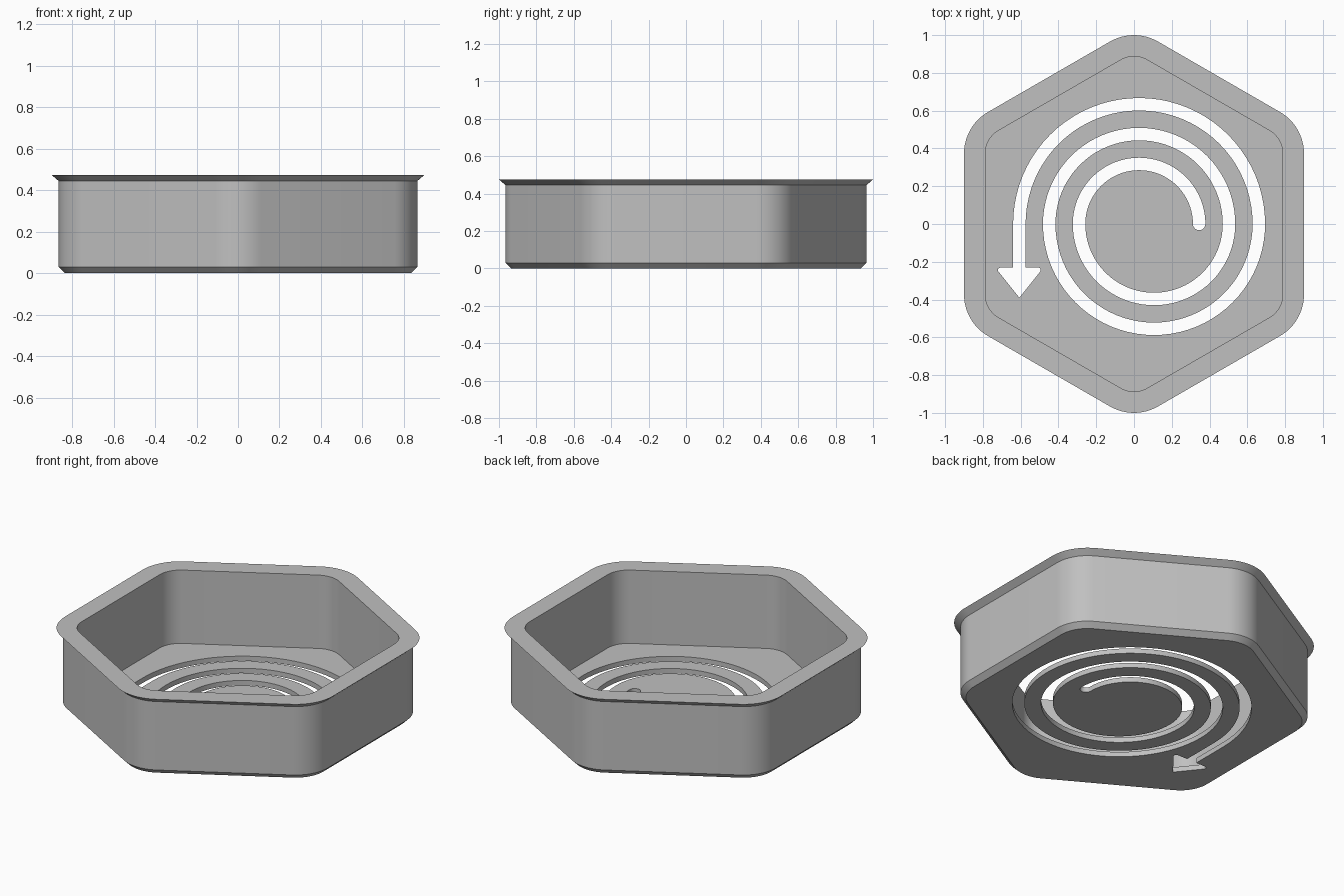
import bpy
import bmesh
from math import sin, cos, pi, radians

cube = bpy.data.objects.get("Cube")
if cube:
    bpy.data.objects.remove(cube, do_unlink=True)

CORE = 0.646        # apothem of the hexagon that carries the corner arcs
FLOOR = 0.03        # floor thickness
HALF = 0.033        # half the slot width


def arc(cx, cy, radius, start, end, steps):
    """Points along a circular arc, both ends included."""
    angles = [start + (end - start) * i / steps for i in range(steps + 1)]
    return [(cx + radius * cos(a), cy + radius * sin(a)) for a in angles]


def rounded_hexagon(apothem):
    """Hexagon with rounded corners and its points on the y axis."""
    points = []
    for k in range(6):
        mid = pi / 6 + k * pi / 3
        reach = CORE / cos(pi / 6)
        points += arc(reach * cos(mid), reach * sin(mid), apothem - CORE,
                      mid - pi / 6, mid + pi / 6, 12)
    return points


def spiral_arrow():
    """Outline of a spiral slot of growing half circles, ending in an arrow."""
    start_x = x = 0.345
    radius, growth = 0.318, 0.079
    outer, inner = [], []
    for turn in range(5):
        side = 1 if turn % 2 == 0 else -1
        centre = x - side * radius
        a = 0 if side > 0 else pi
        for edge, offset in ((outer, HALF), (inner, -HALF)):
            pts = arc(centre, 0, radius + offset, a, a + pi, 40)
            edge += pts if turn == 4 else pts[:-1]
        x = centre - side * radius
        radius += growth
    half_head = [(HALF, -0.23), (0.1, -0.23), (0.112, -0.236), (0.112, -0.25)]
    head = [(x - dx, y) for dx, y in half_head] + [(x, -0.39)]
    head += [(x + dx, y) for dx, y in reversed(half_head)]
    cap = arc(start_x, 0, HALF, pi, 2 * pi, 12)[1:-1]
    return outer + head + inner[::-1] + cap


bm = bmesh.new()


def add_ring(points, z):
    return [bm.verts.new((px, py, z)) for px, py in points]


def bridge(a, b):
    n = len(a)
    for i in range(n):
        j = (i + 1) % n
        bm.faces.new((a[i], a[j], b[j], b[i]))


def fill_with_hole(border, hole):
    edges = []
    for ring in (border, hole):
        for i, v in enumerate(ring):
            pair = (v, ring[(i + 1) % len(ring)])
            edges.append(bm.edges.get(pair) or bm.edges.new(pair))
    bmesh.ops.triangle_fill(bm, edges=edges, use_beauty=True, normal=(0, 0, 1))


# Wall section: inside floor corner, over the flared rim, down to the chamfered base
section = [(0.787, FLOOR), (0.787, 0.475), (0.90, 0.475),
           (0.865, 0.445), (0.865, 0.03), (0.835, 0)]
rings = [add_ring(rounded_hexagon(a), z) for a, z in section]
for lower, upper in zip(rings, rings[1:]):
    bridge(lower, upper)

# Floor with the spiral arrow cut through it
outline = spiral_arrow()
slot_top, slot_bottom = add_ring(outline, FLOOR), add_ring(outline, 0)
bridge(slot_top, slot_bottom)
fill_with_hole(rings[0], slot_top)
fill_with_hole(rings[-1], slot_bottom)
bmesh.ops.recalc_face_normals(bm, faces=bm.faces[:])

mesh = bpy.data.meshes.new("hexagonal_tray")
bm.to_mesh(mesh)
bm.free()
tray = bpy.data.objects.new("hexagonal_tray", mesh)
bpy.context.collection.objects.link(tray)

# Plain grey finish
grey = bpy.data.materials.new("plain_grey")
grey.use_nodes = True
colour = (0.53, 0.53, 0.53, 1)
grey.diffuse_color = colour
grey.node_tree.nodes["Principled BSDF"].inputs["Base Color"].default_value = colour
mesh.materials.append(grey)

# Smooth corners, crisp edges
bpy.ops.object.select_all(action="DESELECT")
tray.select_set(True)
bpy.context.view_layer.objects.active = tray
bpy.ops.object.shade_smooth_by_angle(angle=radians(30))
